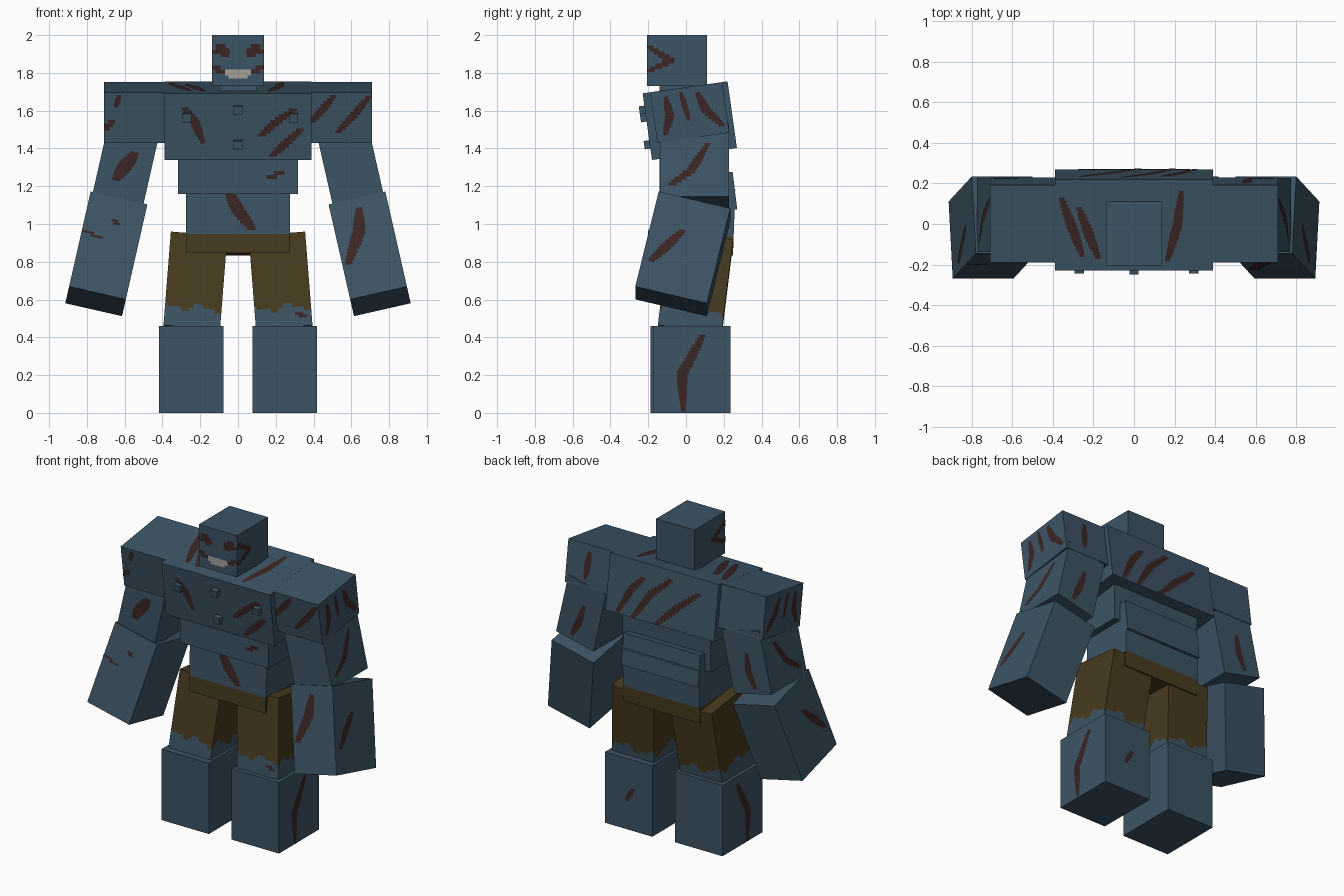
import bpy, bmesh, math
from mathutils import Vector, Matrix, Euler

if "Cube" in bpy.data.objects:
    bpy.data.objects.remove(bpy.data.objects["Cube"], do_unlink=True)


def material(name, rgb):
    m = bpy.data.materials.new(name)
    m.use_nodes = True
    m.diffuse_color = (*rgb, 1)
    m.node_tree.nodes["Principled BSDF"].inputs["Base Color"].default_value = (*rgb, 1)
    return m


SKIN = material("slate blue skin", (0.046, 0.088, 0.128))
CLOTH = material("brown cloth", (0.064, 0.044, 0.014))
SCAR = material("dark red scar", (0.044, 0.019, 0.018))
TEETH = material("pale teeth", (0.38, 0.36, 0.33))


def finish(name, bm, mats, matrix):
    mesh = bpy.data.meshes.new(name)
    bm.to_mesh(mesh)
    bm.free()
    for m in mats:
        mesh.materials.append(m)
    ob = bpy.data.objects.new(name, mesh)
    ob.matrix_world = matrix
    bpy.context.collection.objects.link(ob)
    return ob


def box(name, centre, size, tilt=(0, 0), cuts=0, cloth=None):
    """Box tilted about x then y; cloth(local point) picks the brown faces."""
    bm = bmesh.new()
    bmesh.ops.create_cube(bm, size=1)
    bmesh.ops.scale(bm, vec=size, verts=bm.verts)
    if cuts:
        bmesh.ops.subdivide_edges(bm, edges=bm.edges[:], cuts=cuts, use_grid_fill=True)
    if cloth:
        for f in bm.faces:
            f.material_index = int(cloth(f.calc_center_median()))
    rot = Euler((math.radians(tilt[0]), math.radians(tilt[1]), 0)).to_matrix().to_4x4()
    ob = finish(name, bm, [SKIN, CLOTH], Matrix.Translation(centre) @ rot)
    ob["half"] = [s / 2 for s in size]
    return ob


# Each side: normal axis, sign, and the two axes that span it
SIDES = {"front": (1, -1, 0, 2), "back": (1, 1, 0, 2), "left": (0, 1, 1, 2),
         "right": (0, -1, 1, 2), "top": (2, 1, 0, 1)}


def plate(bm, half, side, u0, u1, v0, v1):
    axis, sign, a, b = SIDES[side]
    out = []
    for u, v in ((u0, v0), (u1, v0), (u1, v1), (u0, v1)):
        p = Vector((0, 0, 0))
        p[axis] = sign * (half[axis] + 0.003)
        p[a] = max(-half[a], min(half[a], u))
        p[b] = max(-half[b], min(half[b], v))
        out.append(bm.verts.new(p))
    f = bm.faces.new(out)
    f.normal_update()
    if f.normal[axis] * sign < 0:
        f.normal_flip()


def scar(ob, side, path, width=0.045):
    """Stepped, tapered stripe along a path given in fractions of the side."""
    half = ob["half"]
    a, b = SIDES[side][2:]
    pts = [(u * half[a], v * half[b]) for u, v in path]
    total = len(pts) - 1
    bm = bmesh.new()
    for i in range(total):
        (u0, v0), (u1, v1) = pts[i], pts[i + 1]
        n = max(2, round(abs(v1 - v0) / 0.017))
        for k in range(n):
            t = (k + 0.5) / n
            mid = u0 + (u1 - u0) * t
            taper = 0.4 + 0.6 * math.sin(math.pi * (i + t) / total)
            w = (width * taper + abs(u1 - u0) / n) / 2
            va, vb = (v0 + (v1 - v0) * (k + e) / n for e in (0, 1))
            if abs(vb - va) < 0.01:
                vb = va + 0.015
            plate(bm, half, side, mid - w, mid + w, va, vb)
    finish(ob.name + "_scar_" + side, bm, [SCAR], ob.matrix_world)


# Head and neck
head = box("head", (0, -0.048, 1.865), (0.274, 0.316, 0.27))
box("neck", (0, -0.03, 1.71), (0.2, 0.22, 0.1))
bm = bmesh.new()
plate(bm, head["half"], "front", -0.07, 0.07, -0.08, -0.048)
plate(bm, head["half"], "front", -0.05, 0.05, -0.096, -0.08)
finish("teeth", bm, [TEETH], head.matrix_world)
for s, side in ((-1, "right"), (1, "left")):
    scar(head, "front", [(s * 0.72, 0.65), (s * 0.55, 0.35), (s * 0.5, 0.15)], 0.065)
    scar(head, "front", [(s, 0.3), (s * 0.7, 0.2)], 0.03)
    scar(head, "front", [(s, -0.2), (s * 0.55, -0.5)], 0.03)
    scar(head, side, [(-1, 0.6), (-0.2, 0), (-1, -0.45)], 0.04)

# Torso, from chest down to the waistband
chest = box("chest", (0, 0.02, 1.547), (0.78, 0.454, 0.356), (8, 0))
abdomen = box("abdomen", (0, 0.03, 1.28), (0.635, 0.34, 0.24))
box("lower_back", (0, 0.12, 1.16), (0.55, 0.28, 0.2), (7, 0))
waist = box("waist", (0, 0.075, 1.015), (0.55, 0.36, 0.35), (-2, 0), 13,
            lambda p: p.z < -0.065)
scar(chest, "front", [(-0.74, 0.58), (-0.6, 0.2), (-0.47, -0.5)])
scar(chest, "front", [(0.77, 0.55), (0.55, 0.2), (0.3, -0.3)])
scar(chest, "front", [(0.86, -0.05), (0.46, -0.9)])
scar(chest, "back", [(0.35, 0.5), (0.55, 0), (0.78, -0.95)])
scar(chest, "back", [(-0.15, 0.7), (0.2, 0), (0.5, -1)])
scar(chest, "back", [(-0.67, 0.5), (-0.3, -0.2), (0.07, -1)])
scar(chest, "top", [(-0.92, 0.6), (-0.65, -0.7)])
scar(chest, "top", [(-0.7, 0.4), (-0.45, -0.75)])
scar(chest, "top", [(0.6, 0.75), (0.55, 0), (0.42, -0.8)])
scar(abdomen, "front", [(0.75, 0), (0.5, -0.35)], 0.02)
scar(waist, "front", [(-0.2, 0.95), (0, 0.3), (0.28, -0.3)], 0.07)

# Bolts standing out of the chest
for i, (x, z) in enumerate([(-0.27, 0.05), (0, 0.09), (0, -0.095), (0.295, 0.05)]):
    bolt = box("chest_bolt_%d" % i, (0, 0, 0), (0.045, 0.05, 0.045))
    bolt.matrix_world = chest.matrix_world @ Matrix.Translation((x, -0.232, z))


def torn(p):
    """Ragged lower edge of the trouser leg."""
    q = p.x + p.y
    return p.z > -0.145 + 0.018 * math.sin(q * 34) + 0.01 * math.sin(q * 71)


# Arms and legs, mirrored
limbs = {}
for s, side in ((-1, "right"), (1, "left")):
    limbs[side] = (
        box(side + "_shoulder", (s * 0.55, 0.02, 1.59), (0.32, 0.385, 0.27), (8, 0)),
        box(side + "_upper_arm", (s * 0.595, 0.045, 1.31), (0.275, 0.365, 0.4), (0, -s * 12.8)),
        box(side + "_forearm", (s * 0.697, -0.017, 0.842), (0.308, 0.39, 0.53), (-13.5, -s * 12.8)),
        box(side + "_thigh", (s * 0.227, 0.05, 0.68), (0.3, 0.34, 0.5), (-7, -s * 4.5), 23, torn),
        box(side + "_shin", (s * 0.247, 0.023 + s * 0.007, 0.23), (0.34, 0.41, 0.46)))
    shoulder, upper, fore, thigh, shin = limbs[side]
    scar(shoulder, side, [(-0.6, 0.75), (-0.55, 0), (-0.75, -0.75)])
    scar(shoulder, side, [(-0.17, 0.85), (-0.05, -0.3)], 0.03)
    scar(shoulder, side, [(0.28, 0.75), (0.45, 0), (0.85, -0.7)])
    scar(upper, side, [(0.4, 0.45), (-0.1, -0.3), (-0.7, -0.7)])
    scar(upper, "back", [(-0.1, 0.3), (0, -0.3), (s * 0.2, -0.85)])
    scar(fore, side, [(-0.1, 0.35), (-0.76, -0.43)], 0.05)
    scar(shin, side, [(0.3, 0.8), (-0.25, -0.1), (-0.22, -0.97)], 0.055)

# Markings found on one side only
shoulder, upper, fore, thigh, shin = limbs["left"]
scar(shoulder, "front", [(-0.25, 0.9), (-1, -0.2)], 0.04)
scar(shoulder, "front", [(0.9, 0.85), (0.4, 0.1), (-0.15, -0.6)], 0.04)
scar(shoulder, "back", [(0, 0.7), (0.1, -0.6)])
scar(fore, "front", [(0, 0.8), (-0.2, 0.3), (-0.8, -0.3)], 0.065)
scar(shin, "back", [(-0.2, 0.2), (0.1, -0.2)], 0.03)
scar(thigh, "front", [(0.5, -0.7), (0.75, -0.82)], 0.03)
shoulder, upper, fore, thigh, shin = limbs["right"]
scar(shoulder, "front", [(-0.5, 0.9), (-0.6, 0.4)], 0.03)
scar(shoulder, "front", [(-0.7, -0.1), (-1, -0.5)], 0.03)
scar(upper, "front", [(0.25, 0.4), (0, 0), (-0.25, -0.45)], 0.075)
scar(fore, "front", [(-0.95, 0.2), (-0.3, 0.1)], 0.02)
scar(fore, "front", [(0, 0.55), (0.15, 0.45)], 0.03)
